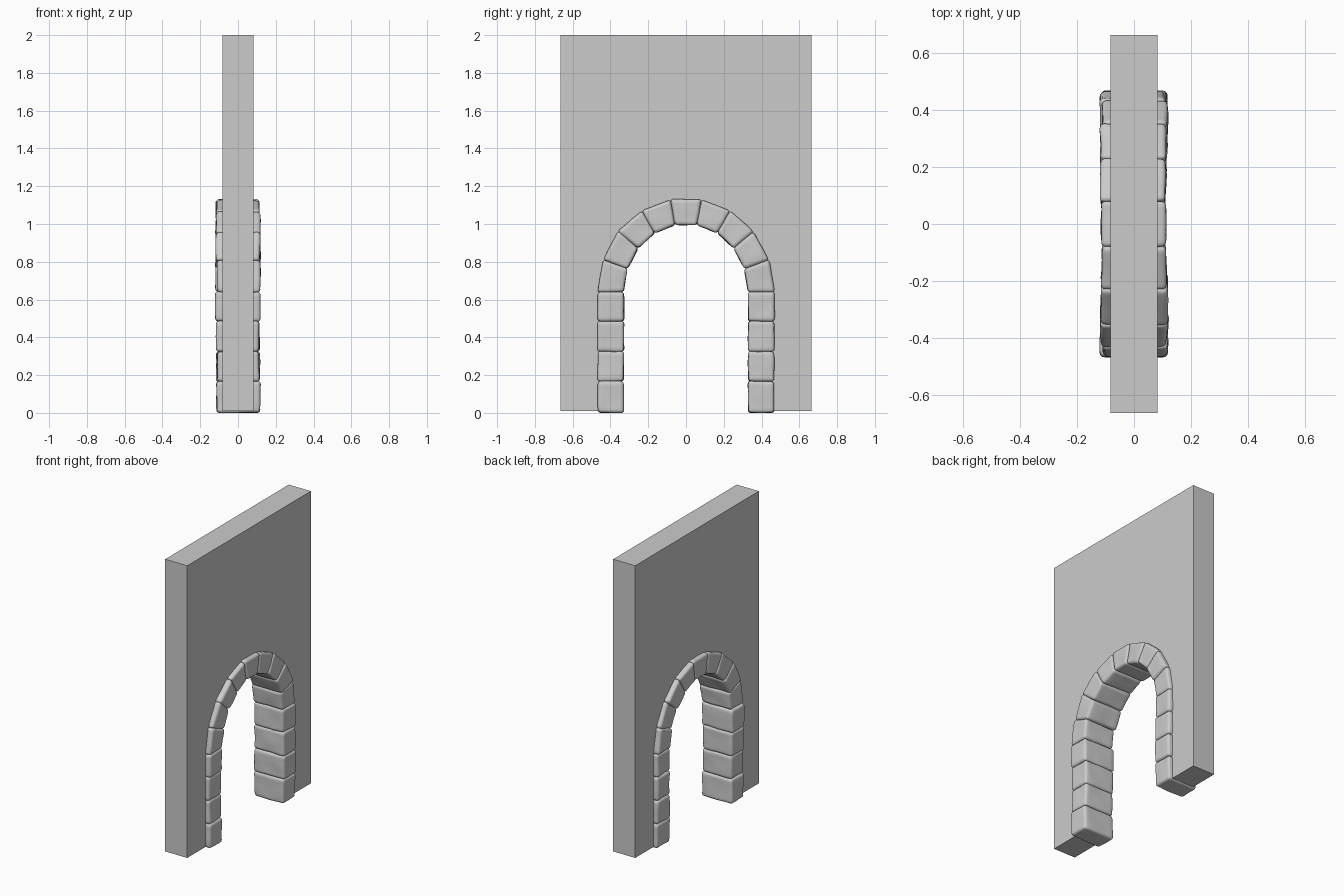
import bpy, bmesh, math, random
from mathutils import Vector, noise

random.seed(4)
if "Cube" in bpy.data.objects:
    bpy.data.objects.remove(bpy.data.objects["Cube"])

SPRING = 0.64                 # height where the arch starts to curve
INNER, OUTER = 0.33, 0.467    # half widths of the stone ring
RISE = 0.03                   # extra height of the curve


def material(name, value):
    mat = bpy.data.materials.new(name)
    mat.use_nodes = True
    colour = (value, value, value, 1)
    mat.diffuse_color = colour
    mat.node_tree.nodes["Principled BSDF"].inputs["Base Color"].default_value = colour
    return mat


grey = material("stone grey", 0.6)


def finish(bm, name):
    bmesh.ops.recalc_face_normals(bm, faces=bm.faces)
    mesh = bpy.data.meshes.new(name)
    bm.to_mesh(mesh)
    bm.free()
    mesh.materials.append(grey)
    obj = bpy.data.objects.new(name, mesh)
    bpy.context.collection.objects.link(obj)
    return obj


def arch_point(r, angle):
    return (r * math.cos(angle), SPRING + (r + RISE) * math.sin(angle))


# Wall: one outline with an arched opening hidden behind the stones
def build_wall():
    base, half, thick = 0.01, 0.665, 0.083
    middle = (INNER + OUTER) / 2
    outline = [(middle, base), (half, base), (half, 2), (-half, 2), (-half, base), (-middle, base)]
    outline += [arch_point(middle, math.pi * (1 - i / 36)) for i in range(37)]
    bm = bmesh.new()
    face = bm.faces.new([bm.verts.new((-thick, y, z)) for y, z in outline])
    new = bmesh.ops.extrude_face_region(bm, geom=[face])["geom"]
    bmesh.ops.translate(bm, vec=(2 * thick, 0, 0), verts=[v for v in new if isinstance(v, bmesh.types.BMVert)])
    finish(bm, "wall")


# Stone: rounded block from four corners in the wall plane, slightly worn
def build_stone(corners, name):
    bm = bmesh.new()
    centre = sum((Vector(c) for c in corners), Vector((0, 0))) / 4
    sides = []
    for sign in (-1, 1):
        depth = 0.115 + random.uniform(-0.006, 0.005)
        ring = []
        for c in corners:
            p = centre + (Vector(c) - centre) * random.uniform(0.99, 1.03)
            x = sign * (depth + random.uniform(-0.003, 0.003))
            ring.append(bm.verts.new((x, p.x, max(p.y, 0))))
        sides.append(ring)
        bm.faces.new(ring)
    for i in range(4):
        j = (i + 1) % 4
        bm.faces.new((sides[0][i], sides[0][j], sides[1][j], sides[1][i]))
    bmesh.ops.subdivide_edges(bm, edges=bm.edges, cuts=5, use_grid_fill=True)
    bmesh.ops.recalc_face_normals(bm, faces=bm.faces)
    sharp = [e for e in bm.edges if e.calc_face_angle(0) > 0.8]
    bmesh.ops.bevel(bm, geom=sharp, offset=0.016, segments=3, profile=0.5, affect='EDGES')
    bm.normal_update()
    seed = Vector([random.uniform(0, 50) for _ in range(3)])
    moves = [(v, v.normal * noise.noise(v.co * 14 + seed) * 0.004) for v in bm.verts]
    for v, move in moves:
        v.co += move
        v.co.z = max(v.co.z, 0)
    obj = finish(bm, name)
    for poly in obj.data.polygons:
        poly.use_smooth = True


build_wall()

# Straight jambs, four stones on each side
levels = [0, 0.167, 0.325, 0.485, SPRING]
for side, label in ((1, "left"), (-1, "right")):
    for i in range(4):
        low, high = levels[i], levels[i + 1]
        quad = [(side * INNER, low), (side * OUTER, low), (side * OUTER, high), (side * INNER, high)]
        build_stone(quad, f"jamb_stone_{label}_{i + 1}")

# Curved ring of nine wedge stones, the middle one being the keystone
for i in range(9):
    a, b = math.pi * i / 9, math.pi * (i + 1) / 9
    quad = [arch_point(INNER, a), arch_point(OUTER, a), arch_point(OUTER, b), arch_point(INNER, b)]
    build_stone(quad, "keystone" if i == 4 else f"arch_stone_{i + 1}")
